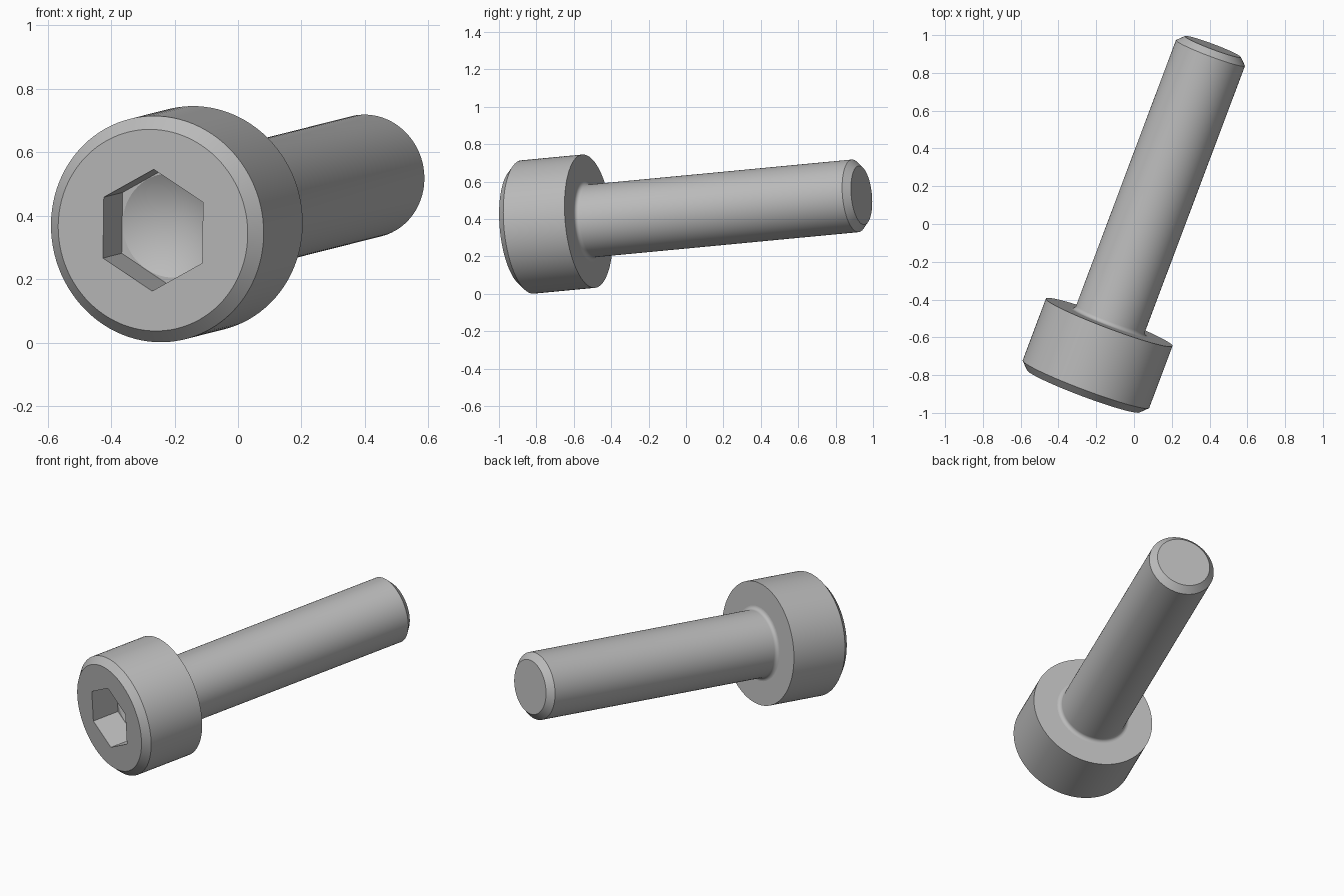
import bpy
import bmesh
from math import sin, cos, pi
from mathutils import Vector, Matrix

cube = bpy.data.objects.get("Cube")
if cube:
    bpy.data.objects.remove(cube, do_unlink=True)

SEGMENTS = 96

steel = bpy.data.materials.new("grey_steel")
steel.use_nodes = True
colour = (0.5, 0.5, 0.5, 1)
steel.diffuse_color = colour
steel.node_tree.nodes["Principled BSDF"].inputs["Base Color"].default_value = colour

# Screw frame: local z runs from the head face to the tip
axis = Vector((0.3505, 0.932, 0.0886)).normalized()
side = axis.cross(Vector((0, 0, 1))).normalized()
up = side.cross(axis)
frame = Matrix((up, axis.cross(up), axis)).transposed().to_4x4()
placement = Matrix.Translation((-0.268, -0.884, 0.354)) @ frame @ Matrix.Rotation(0.048, 4, "Z")


def hex_radius(apothem, angle):
    return apothem / cos(angle % (pi / 3) - pi / 6)


def loft(name, rings, cap_end=False):
    """Join rings of (radius, depth, is_hex); zero radius makes a point."""
    bm = bmesh.new()
    loops = []
    for radius, depth, is_hex in rings:
        if radius == 0:
            loops.append([bm.verts.new((0, 0, depth))] * SEGMENTS)
            continue
        loop = []
        for i in range(SEGMENTS):
            a = 2 * pi * i / SEGMENTS
            r = hex_radius(radius, a) if is_hex else radius
            loop.append(bm.verts.new((r * cos(a), r * sin(a), depth)))
        loops.append(loop)
    for first, second in zip(loops, loops[1:]):
        for i in range(SEGMENTS):
            j = (i + 1) % SEGMENTS
            corners = dict.fromkeys((first[i], first[j], second[j], second[i]))
            bm.faces.new(list(corners)[::-1])
    if cap_end:
        bm.faces.new(loops[-1])
    # Rings are listed from the inside of the socket outwards to the tip
    bm.normal_update()
    bmesh.ops.reverse_faces(bm, faces=[f for f in bm.faces if len(f.verts) <= 4])
    mesh = bpy.data.meshes.new(name)
    bm.to_mesh(mesh)
    bm.free()
    mesh.materials.append(steel)
    obj = bpy.data.objects.new(name, mesh)
    bpy.context.collection.objects.link(obj)
    obj.matrix_world = placement
    bpy.ops.object.select_all(action="DESELECT")
    obj.select_set(True)
    bpy.context.view_layer.objects.active = obj
    bpy.ops.object.shade_smooth_by_angle(angle=pi / 7.5)
    return obj


# Main sizes
APOTHEM, SOCKET_DEPTH = 0.167, 0.169
HEAD_R, HEAD_H, CHAMFER = 0.358, 0.39, 0.039
SHAFT_R, LENGTH, FILLET = 0.195, 1.955, 0.022

# Hexagonal socket with a drilled conical bottom
loft("hex_socket", [
    (0, SOCKET_DEPTH + 0.096, False),
    (APOTHEM - 0.002, SOCKET_DEPTH, False),
    (APOTHEM, SOCKET_DEPTH, True),
    (APOTHEM, 0, True),
])

# Head with a chamfered front rim
loft("head", [
    (APOTHEM, 0, True),
    (HEAD_R - CHAMFER, 0, False),
    (HEAD_R, CHAMFER, False),
    (HEAD_R, HEAD_H, False),
    (SHAFT_R + FILLET, HEAD_H, False),
])

# Shaft with a fillet under the head and a chamfered tip
fillet = [(SHAFT_R + FILLET * (1 - sin(t)), HEAD_H + FILLET * (1 - cos(t)), False)
          for t in (pi / 2 * k / 6 for k in range(7))]
loft("shaft", fillet + [
    (SHAFT_R, LENGTH - 0.036, False),
    (SHAFT_R - 0.037, LENGTH, False),
], cap_end=True)
